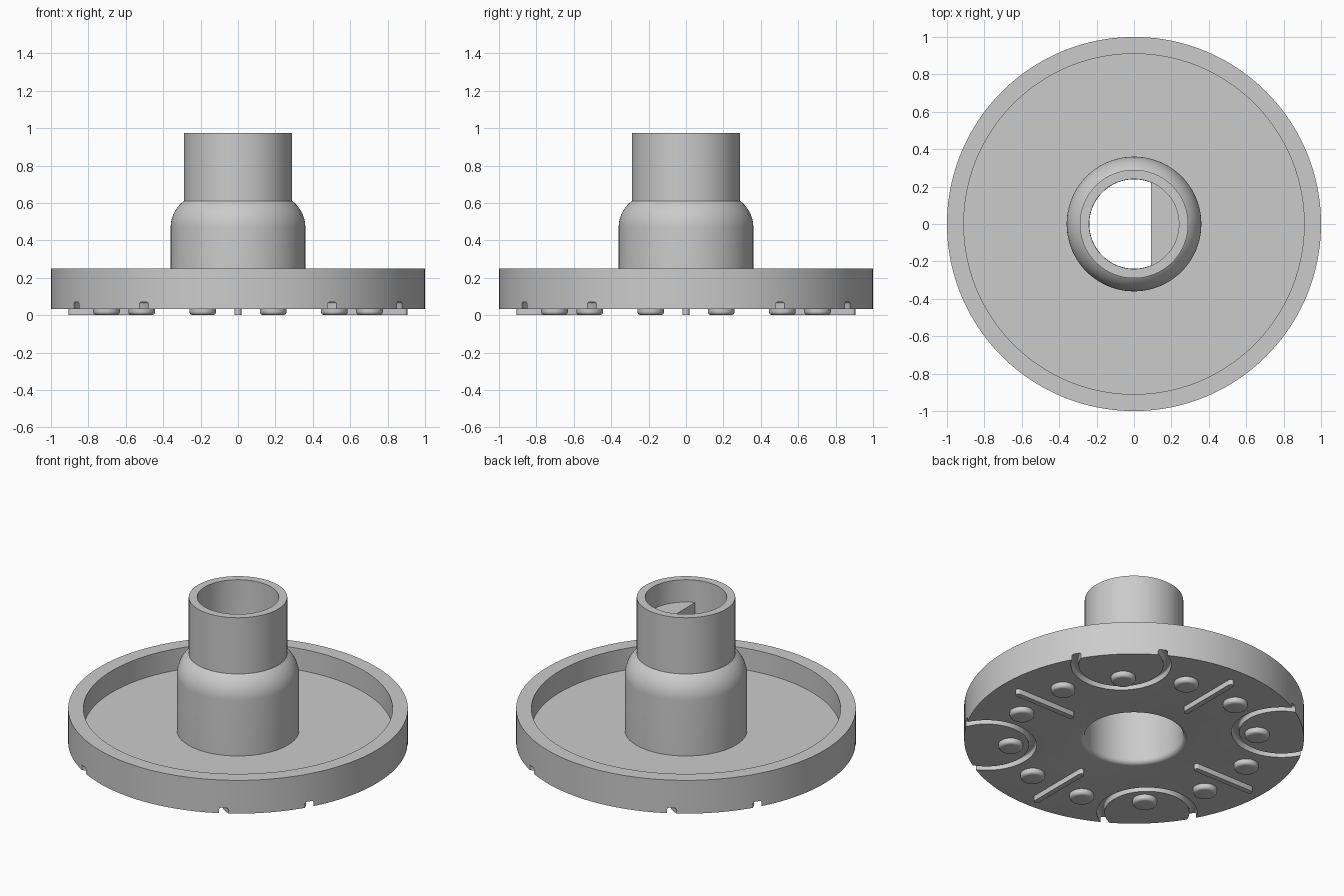
import bpy, bmesh
from math import sin, cos, pi, radians
from mathutils import Matrix

cube = bpy.data.objects.get("Cube")
if cube:
    bpy.data.objects.remove(cube, do_unlink=True)

grey = bpy.data.materials.new("plain_grey")
grey.use_nodes = True
grey.diffuse_color = (0.6, 0.6, 0.6, 1)
grey.node_tree.nodes["Principled BSDF"].inputs["Base Color"].default_value = (0.6, 0.6, 0.6, 1)

BASE = 0.034   # underside of the disc
STEP = 0.83    # top of the flat inside the bore


def arc(cx, cz, r, a0, a1, n=10):
    """Points of an arc in the radius/height plane, angles in degrees."""
    angles = [radians(a0 + (a1 - a0) * i / n) for i in range(n + 1)]
    return [(cx + r * cos(a), cz + r * sin(a)) for a in angles]


def finish(name, bm, location=(0, 0, 0), angle=0):
    bmesh.ops.remove_doubles(bm, verts=bm.verts, dist=1e-5)
    bmesh.ops.recalc_face_normals(bm, faces=bm.faces)
    mesh = bpy.data.meshes.new(name)
    bm.to_mesh(mesh)
    bm.free()
    mesh.materials.append(grey)
    ob = bpy.data.objects.new(name, mesh)
    ob.location = location
    ob.rotation_euler.z = angle
    bpy.context.collection.objects.link(ob)
    return ob


def lathe(name, profile, steps, closed=True, **place):
    """Spin a profile of (radius, height) points about the z axis."""
    bm = bmesh.new()
    vs = [bm.verts.new((r, 0, z)) for r, z in profile]
    pairs = list(zip(vs, vs[1:])) + ([(vs[-1], vs[0])] if closed else [])
    edges = [bm.edges.new(p) for p in pairs]
    bmesh.ops.spin(bm, geom=vs + edges, cent=(0, 0, 0), axis=(0, 0, 1),
                   angle=2 * pi, steps=steps, use_merge=True)
    return finish(name, bm, **place)


def smooth(ob):
    bpy.ops.object.select_all(action='DESELECT')
    ob.select_set(True)
    bpy.context.view_layer.objects.active = ob
    bpy.ops.object.shade_smooth_by_angle(angle=radians(30))


# Dished disc with its stepped, domed hollow hub
profile = [(1, BASE), (1, 0.25), (0.91, 0.25), (0.91, 0.11), (0.36, 0.11)]
profile += arc(0.185, 0.47, 0.175, 0, 53)
profile += [(0.29, 0.61), (0.29, 0.975), (0.24, 0.975), (0.24, 0.6)]
profile += arc(0.135, 0.46, 0.155, 48, 0)
profile += arc(0.32, BASE + 0.03, 0.03, 180, 270, 6)
body = lathe("dished_disc_and_hub", profile, 160)

# Curved grooves cut under the rim, with rounded upper corners
groove = [(0.25, -0.02)] + arc(0.26, 0.06, 0.01, 180, 90, 4)
groove += arc(0.285, 0.06, 0.01, 90, 0, 4) + [(0.295, -0.02)]
for k in range(4):
    a = radians(45 + 90 * k)
    cutter = lathe("groove_cutter", groove, 96, location=(0.872 * cos(a), 0.872 * sin(a), 0))
    cutter.hide_render = True
    bpy.context.view_layer.objects.active = body
    mod = body.modifiers.new("groove", 'BOOLEAN')
    mod.operation = 'DIFFERENCE'
    mod.solver = 'EXACT'
    mod.object = cutter
    bpy.context.view_layer.update()
    bpy.ops.object.modifier_apply(modifier=mod.name)
    bpy.data.objects.remove(cutter, do_unlink=True)
smooth(body)

# Flat-sided segment filling one side of the bore
bm = bmesh.new()
outline = arc(0, 0, 0.25, -68.9, 68.9, 24)
face = bm.faces.new([bm.verts.new((x, y, 0.6)) for x, y in outline])
top = bmesh.ops.extrude_face_region(bm, geom=[face])["geom"]
bmesh.ops.translate(bm, vec=(0, 0, STEP - 0.6),
                    verts=[v for v in top if isinstance(v, bmesh.types.BMVert)])
smooth(finish("bore_flat", bm))

# Ring of twelve rounded feet
foot = [(0, BASE + 0.005), (0.072, BASE + 0.005)]
foot += arc(0.052, 0.02, 0.02, 0, -90, 6) + [(0, 0)]
for k in range(12):
    a = radians(15 + 30 * k)
    smooth(lathe(f"foot_{k + 1}", foot, 32, closed=False,
                 location=(0.728 * cos(a), 0.728 * sin(a), 0)))

# Four radial ribs with rounded ends
for k in range(4):
    bm = bmesh.new()
    w = 0.0175
    ends = arc(0.905 - w, 0, w, -90, 90, 8) + arc(0.466 + w, 0, w, 90, 270, 8)
    face = bm.faces.new([bm.verts.new((x, y, 0)) for x, y in ends])
    top = bmesh.ops.extrude_face_region(bm, geom=[face])["geom"]
    bmesh.ops.translate(bm, vec=(0, 0, BASE + 0.005),
                        verts=[v for v in top if isinstance(v, bmesh.types.BMVert)])
    smooth(finish(f"rib_{k + 1}", bm, angle=k * pi / 2))
